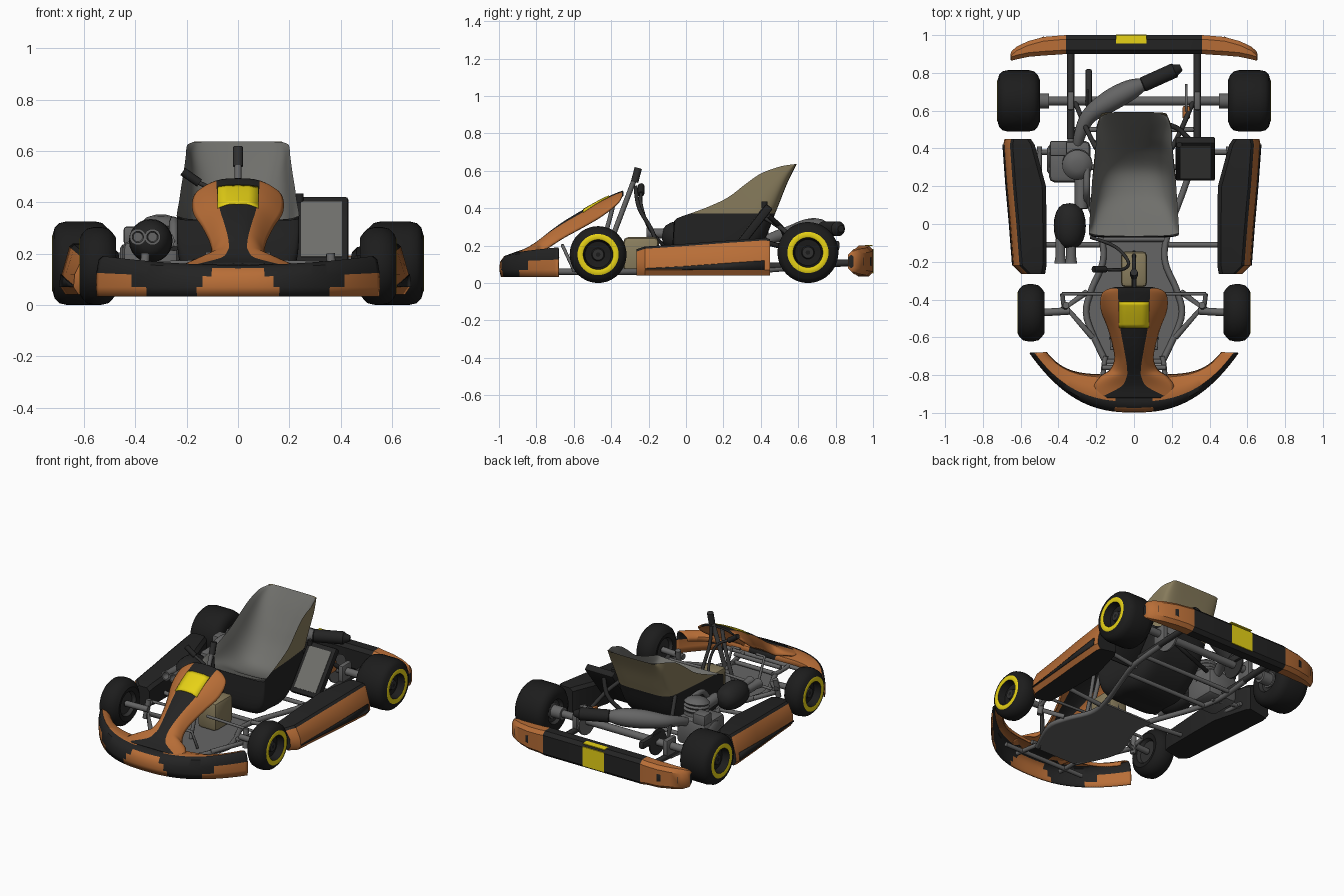
import bpy, bmesh, math
from mathutils import Vector, Matrix, Euler

if "Cube" in bpy.data.objects:
    bpy.data.objects.remove(bpy.data.objects["Cube"])

def mat(name, r, g, b):
    m = bpy.data.materials.new(name)
    m.diffuse_color = (r, g, b, 1)
    m.use_nodes = True
    m.node_tree.nodes["Principled BSDF"].inputs["Base Color"].default_value = m.diffuse_color
    return m

BLACK = mat("black plastic", .017, .017, .017)
RUBBER = mat("tyre rubber", .012, .012, .012)
ORANGE = mat("orange paint", .48, .155, .038)
YELLOW = mat("yellow paint", .82, .66, .008)
SEAT = mat("seat grey", .16, .16, .148)
TAN = mat("tan shell", .25, .205, .11)
STEEL = mat("steel grey", .13, .13, .13)
DARK = mat("dark steel", .03, .03, .03)

def finish(name, bm, mats, angle=40):
    bmesh.ops.recalc_face_normals(bm, faces=bm.faces)
    me = bpy.data.meshes.new(name)
    bm.to_mesh(me)
    bm.free()
    ob = bpy.data.objects.new(name, me)
    bpy.context.collection.objects.link(ob)
    for m in mats:
        me.materials.append(m)
    bpy.ops.object.select_all(action='DESELECT')
    ob.select_set(True)
    bpy.context.view_layer.objects.active = ob
    bpy.ops.object.shade_smooth_by_angle(angle=math.radians(angle))
    return ob

def loft(name, rings, mats, rule=None, closed=True, solid=0, angle=40, cut=None):
    bm = bmesh.new()
    vs = [[bm.verts.new(p) for p in r] for r in rings]
    n = len(rings[0])
    for i in range(len(vs) - 1):
        for j in range(n if closed else n - 1):
            k = (j + 1) % n
            f = bm.faces.new((vs[i][j], vs[i][k], vs[i + 1][k], vs[i + 1][j]))
            f.material_index = rule(f.calc_center_median(), i, j) if rule else 0
    if closed:
        bm.faces.new(vs[0])
        bm.faces.new(vs[-1])
    bmesh.ops.remove_doubles(bm, verts=bm.verts, dist=1e-5)
    if cut:  # clean horizontal colour border
        bmesh.ops.bisect_plane(bm, geom=bm.verts[:] + bm.edges[:] + bm.faces[:], plane_co=(0, 0, cut), plane_no=(0, 0, 1))
        for f in bm.faces:
            f.material_index = int(f.calc_center_median().z > cut)
    ob = finish(name, bm, mats, angle)
    if solid:
        s = ob.modifiers.new("thickness", 'SOLIDIFY')
        s.thickness, s.offset = solid, 0
    return ob

def dense(rows, n):
    """Smooth interpolation between the rows of a station table."""
    out = []
    for i in range(len(rows) - 1):
        a, b, c, d = (Vector(rows[max(0, min(len(rows) - 1, i + k))]) for k in (-1, 0, 1, 2))
        for s in range(n):
            t = s / n
            out.append(.5 * (2 * b + (c - a) * t + (2 * a - 5 * b + 4 * c - d) * t * t + (3 * b - a - 3 * c + d) * t ** 3))
    return out + [Vector(rows[-1])]

def tube(name, pts, r, m=STEEL, smooth=True):
    cu = bpy.data.curves.new(name, 'CURVE')
    cu.dimensions, cu.bevel_depth, cu.bevel_resolution = '3D', r, 2
    cu.use_fill_caps = True
    path = dense(pts, 5) if smooth and len(pts) > 2 else pts
    sp = cu.splines.new('POLY')
    sp.points.add(len(path) - 1)
    for p, c in zip(sp.points, path):
        p.co = (*c, 1)
    cu.materials.append(m)
    bpy.context.collection.objects.link(bpy.data.objects.new(name, cu))

def box(name, c, size, m, rot=(0, 0, 0), bevel=.01):
    bm = bmesh.new()
    bmesh.ops.create_cube(bm, size=1)
    bmesh.ops.scale(bm, vec=size, verts=bm.verts)
    if bevel:
        bmesh.ops.bevel(bm, geom=bm.edges[:], offset=bevel, segments=2, affect='EDGES', profile=.5)
    bm.transform(Matrix.Translation(c) @ Euler(rot).to_matrix().to_4x4())
    return finish(name, bm, [m])

def lathe(name, c, axis, prof, mats, rule=None, n=40):
    """Spin (along, radius) points around an axis through c."""
    q = Vector((0, 0, 1)).rotation_difference(Vector(axis))
    rings = [[Vector(c) + q @ Vector((r * math.cos(k * math.tau / n), r * math.sin(k * math.tau / n), h))
              for k in range(n)] for h, r in prof]
    return loft(name, rings, mats, rule)

# Wheels: tyre, yellow ring, recessed rim
def wheel(name, s, x, y, r, w):
    h = w / 2
    prof = [(h - .03, .012), (h - .03, .03), (h - .055, .035), (h - .05, .07), (h - .004, .08), (h - .002, .083),
            (h - .002, .107), (h - .004, .11), (h - .012, r - .025), (h - .03, r - .007), (h - .06, r), (-h + .06, r),
            (-h + .03, r - .007), (-h + .012, r - .025), (-h, .11), (-h + .008, .08), (-h + .03, .07), (-h + .03, .02)]
    lathe(name, (s * x, y, r), (s, 0, 0), prof, [RUBBER, YELLOW, DARK],
          lambda c, i, j: 1 if i in (4, 5, 6) else 2 if i < 2 or i > 14 else 0)

for s, side in ((1, "right"), (-1, "left")):
    wheel(side + "_rear_wheel", s, .612, .652, .163, .228)
    wheel(side + "_front_wheel", s, .547, -.47, .152, .144)
    lathe(side + "_rear_hub", (s * .45, .652, .165), (s, 0, 0), [(0, .04), (.07, .04), (.07, .05), (.1, .05)], [STEEL], n=20)
    # Front steering parts
    tube(side + "_stub_axle", [(s * .34, -.46, .15), (s * .5, -.47, .152)], .02)
    tube(side + "_kingpin", [(s * .37, -.45, .08), (s * .36, -.43, .2)], .018)
    tube(side + "_tie_rod", [(s * .38, -.37, .16), (s * .03, -.37, .17)], .009)
    tube(side + "_steering_arm", [(s * .37, -.45, .13), (s * .38, -.37, .16)], .012)
    tube(side + "_front_yoke", [(s * .22, -.6, .07), (s * .36, -.44, .11), (s * .25, -.36, .07)], .016, smooth=False)
    # Frame rails and side bars
    tube(side + "_frame_rail", [(s * .15, -.73, .06), (s * .25, -.5, .06), (s * .23, -.36, .06), (s * .165, -.2, .06),
         (s * .18, -.05, .06), (s * .27, .2, .06), (s * .33, .4, .07), (s * .335, .65, .09)], .017)
    tube(side + "_rear_bumper_arm", [(s * .335, .45, .09), (s * .335, .92, .11)], .019, DARK)
    tube(side + "_front_side_bar", [(s * .18, -.11, .07), (s * .52, -.11, .1)], .014)
    tube(side + "_rear_side_bar", [(s * .3, .38, .07), (s * .52, .38, .1)], .014)
    tube(side + "_pod_rail", [(s * .5, -.14, .1), (s * .5, .41, .1)], .014)
    tube(side + "_seat_stay", [(s * .2, .4, .36), (s * .25, .5, .3), (s * .31, .64, .18)], .013, DARK)
    tube(side + "_front_bumper_arm", [(s * .15, -.7, .07), (s * .16, -.76, .07), (s * .17, -.9, .08)], .014)
    box(side + "_axle_bearing", (s * .335, .652, .16), (.035, .1, .11), STEEL)
    # Side pod: black top, orange flank with a widening black stripe
    pod = ((-.265, .46, .58, .18), (-.22, .452, .625, .195), (.0, .452, .642, .21), (.2, .455, .66, .225),
           (.42, .515, .676, .24), (.45, .535, .67, .235))
    rings = [[(s * a - .011, y, z) for a, z in ((xi, .06), (xi, zt - .02), (xi + .02, zt), (xo - .045, zt), (xo - .03, zt - .012),
              (xo, .12), (xo + .005, .07), (xo - .015, .04))] for y, xi, xo, zt in pod]
    loft(side + "_side_pod", rings, [BLACK, ORANGE], lambda c, i, j: int(j in (4, 5, 6)), angle=35)
    stripe = [[(s * (p[2] + .007 - (z - .07) * .1) - .011, p[0], z) for z in zs] for p, zs in
              zip(pod[1:5], ((.072, .078), (.071, .09), (.07, .105), (.07, .12)))]
    loft(side + "_pod_stripe", stripe, [BLACK], closed=False, solid=.006)
    # Slot in the rear bumper end
    box(side + "_bumper_slot", (s * .54, .965, .115), (.14, .01, .05), BLACK, (0, 0, -s * .34), .003)

# Floor pan
half = [(.13, -.73), (.19, -.64), (.25, -.5), (.23, -.36), (.165, -.2), (.18, -.05)]
loft("floor_pan", [[(-x, y, .045), (x, y, .045), (x, y, .055), (-x, y, .055)] for x, y in dense(half, 4)], [STEEL])

# Cross tubes, front bumper hoops and rear axle
for i, (y, x, z) in enumerate(((-.73, .16, .065), (-.76, .17, .1), (-.85, .3, .075), (-.08, .18, .06), (.3, .3, .06), (.5, .33, .08))):
    tube("cross_tube_%d" % i, [(-x, y, z), (x, y, z)], .014)
lathe("rear_axle", (-.5, .652, .165), (1, 0, 0), [(0, .024), (1, .024)], [STEEL], n=20)
lathe("brake_disc", (.27, .652, .165), (1, 0, 0), [(0, .09), (.012, .09)], [STEEL], n=32)
box("brake_caliper", (.277, .59, .2), (.04, .07, .07), ORANGE)
lathe("sprocket", (-.25, .652, .165), (1, 0, 0), [(0, .085), (.01, .085)], [DARK], n=32)
box("chain_guard", (-.24, .72, .2), (.035, .2, .05), DARK)

# Front bumper crescent: open underneath, black outside, orange top band
sec = [(.96, .033, 0), (1, .07, 0), (.985, .11, .015), (.88, .14, .035), (.72, .152, .035), (.4, .15, .03), (.08, .14, .02), (0, .115, .02)]
rings = []
for k in range(-48, 49):
    t = k / 48
    o = Vector((.55 * t, -.994 + .312 * abs(t) ** 2.5))
    n = Vector((.465 * t, -.8 + .12 * abs(t) ** 5))
    rings.append([(*n.lerp(o, a), z + e * t * t) for a, z, e in sec])
def bumper_paint(c, i, j):
    x = abs(c.x)
    if j < 2:
        return int(x < (.155, .14)[j] or x > (.35, .41)[j])
    return int(x < .105) if j == 2 else int(j > 3 and .1 < x)
loft("front_bumper", rings, [BLACK, ORANGE], bumper_paint, closed=False, solid=.008)

# Front panel rows: y, z, half width, edge drop, half width of black centre
rows = [(-.335, .488, .10, .015, .085), (-.365, .478, .165, .05, .083), (-.45, .44, .172, .08, .08), (-.55, .385, .135, .085, .07),
        (-.65, .325, .107, .08, .052), (-.72, .275, .1, .075, .04), (-.775, .232, .125, .07, .035), (-.81, .207, .175, .045, .04),
        (-.86, .178, .21, .025, .07), (-.92, .157, .19, .012, .185)]
panel = dense(rows, 5)
def panel_x(r, k):
    a = abs(k)
    return math.copysign(r[4] * a / 4 if a <= 4 else r[4] + (r[2] - r[4]) * (a - 4) / 8, k)
def panel_pt(r, x, up=0):
    return (x, r[0], r[1] + up - r[3] * abs(x / r[2]) ** 3)
loft("front_panel", [[panel_pt(r, panel_x(r, k)) for k in range(-12, 13)] for r in panel], [BLACK, ORANGE],
     lambda c, i, j: int(i > 1 and not 8 <= j < 16), closed=False, solid=.012)
loft("front_number_plate", [[panel_pt(r, x, .009) for x in (-.08, -.04, 0, .04, .08)] for r in panel if -.565 < r[0] < -.4],
     [YELLOW], closed=False, solid=.004)
tube("panel_bracket", [(0, -.38, .46), (0, -.42, .3), (0, -.5, .06)], .012)

# Rear bumper: black centre, orange ends
rows = [(.0, .9, 1, .035, .2), (.36, .9, 1, .035, .2), (.4, .897, .997, .04, .195), (.48, .892, .99, .04, .19), (.56, .885, .968, .045, .185),
        (.62, .872, .94, .05, .18), (.648, .865, .915, .06, .17), (.655, .87, .895, .08, .15)]
rows = [(-r[0], *r[1:]) for r in rows[:0:-1]] + rows
rings = []
for x, a, b, lo, hi in rows:
    e = min(.022, (b - a) * .4)
    rings.append([(x, y, z) for y, z in ((a + e, lo), (b - e, lo), (b, lo + e), (b, hi - e), (b - e, hi), (a + e, hi), (a, hi - e), (a, lo + e))])
loft("rear_bumper", rings, [BLACK, ORANGE], lambda c, i, j: int(abs(c.x) > .379))
box("rear_number_plate", (-.015, 1.0, .117), (.16, .006, .13), YELLOW, bevel=0)
box("rear_plate_top", (-.015, .977, .2), (.16, .042, .006), YELLOW, bevel=0)

# Seat: rim (y, z, half width) with inner and outer centre lines (y, z)
rim = [(-.05, .345, .238), (-.02, .357, .238), (.1, .4, .23), (.22, .455, .222), (.32, .53, .21), (.4, .585, .203), (.5, .622, .198), (.57, .634, .175)]
inn = [(-.065, .33), (.05, .285), (.16, .235), (.28, .235), (.38, .32), (.46, .44), (.53, .55), (.592, .637)]
out = [(-.065, .33), (-.06, .11), (.08, .07), (.24, .07), (.4, .2), (.48, .38), (.54, .53), (.592, .637)]
def seat_sheet(name, mid, power, mats, tuck, cut=None):
    rings = []
    for y, z, w, my, mz in dense([a + b for a, b in zip(rim, mid)], 6):
        ring = []
        for k in range(-16, 17):
            a = k / 16 * math.pi / 2
            sx = math.copysign(abs(math.sin(a)) ** (2 / power), a)
            f = 1 - abs(math.cos(a)) ** (2 / power)
            ring.append((w * sx * (1 - tuck + tuck * f ** 6), my + (y - my) * f, mz + (z - mz) * f))
        rings.append(ring)
    loft(name, rings, mats, closed=False, angle=60, cut=cut)
seat_sheet("seat", inn, 2.6, [SEAT], .07)
seat_sheet("seat_outer_shell", out, 5, [BLACK, TAN], 0, .372)

# Steering column, shift lever and fuel tank
tube("steering_column", [(0, -.41, .2), (0, -.27, .57)], .014)
tube("steering_hub", [(0, -.275, .54), (0, -.255, .615)], .02, DARK)
tube("column_stay", [(0, -.27, .52), (0, -.25, .4), (0, -.17, .25), (0, -.15, .06)], .011, DARK)
tube("shift_lever", [(-.16, -.24, .48), (-.06, -.24, .42), (-.03, -.2, .3), (-.1, -.12, .2), (-.23, -.07, .15)], .009, DARK)
tube("shift_knob", [(-.215, -.24, .52), (-.15, -.24, .475)], .017, BLACK)
box("fuel_tank", (0, -.24, .15), (.14, .19, .19), TAN, bevel=.025)
for s in (-1, 1):
    tube("pedal", [(s * .12, -.6, .07), (s * .12, -.66, .2), (s * .06, -.66, .2)], .009, smooth=False)

# Engine, carburettor and air box on the left
box("engine_block", (-.34, .33, .16), (.22, .22, .18), STEEL, bevel=.03)
lathe("engine_cylinder", (-.3, .33, .2), (0, -.15, 1), [(0, .075), (.06, .075)] + [(.06 + .012 * k, .08 if k % 2 else .068) for k in range(6)]
      + [(.14, .06), (.15, .03)], [STEEL], n=24)
lathe("clutch_cover", (-.46, .34, .16), (1, 0, 0), [(0, .06), (.01, .075), (.06, .075)], [STEEL], n=24)
box("cylinder_head", (-.4, .4, .27), (.09, .08, .07), STEEL)
tube("carburettor", [(-.28, .24, .24), (-.28, .08, .25)], .035)
tube("water_hose", [(-.25, .3, .32), (-.25, .18, .32), (-.25, .1, .22)], .018)
prof = [(.12 * -math.cos(k * math.pi / 10), max(.002, .085 * math.sin(k * math.pi / 10) ** .7)) for k in range(11)]
lathe("air_box", (-.34, -.01, .25), (0, 1, 0), prof, [BLACK], n=24)
for x in (-.39, -.333):
    lathe("intake_tube", (x, -.08, .265), (0, -1, 0), [(0, .026), (.09, .026), (.13, .032), (.13, .022), (.06, .018)], [STEEL], n=20)

# Exhaust: fat expansion pipe and black silencer
path = [(-.3, .38, .2, .025), (-.29, .46, .24, .03), (-.24, .57, .27, .042), (-.13, .65, .285, .058), (-.02, .71, .29, .054), (.06, .745, .29, .03)]
pts = dense(path, 5)
rings = []
for i, p in enumerate(pts):
    d = (pts[min(i + 1, len(pts) - 1)] - pts[max(i - 1, 0)]).to_3d().normalized()
    u = d.cross(Vector((0, 0, 1))).normalized()
    v = u.cross(d)
    rings.append([p.to_3d() + p[3] * (u * math.cos(k * math.tau / 16) + v * math.sin(k * math.tau / 16)) for k in range(16)])
loft("exhaust_pipe", rings, [STEEL])
lathe("silencer", (.04, .735, .29), (.2, .09, 0), [(0, .03), (.01, .04), (.19, .04), (.2, .03), (.23, .018)], [BLACK], n=24)

# Inclined radiator on the right
tilt = (math.radians(-38), 0, 0)
box("radiator_frame", (.325, .345, .28), (.21, .045, .33), BLACK, tilt)
box("radiator_core", (.325, .327, .294), (.16, .006, .27), SEAT, tilt, 0)
lathe("radiator_cap", (.24, .42, .4), (0, 0, 1), [(0, .015), (.035, .015)], [BLACK], n=16)
tube("radiator_hose", [(.3, .44, .36), (.2, .52, .28), (0, .52, .2), (-.22, .42, .22)], .014, BLACK)
